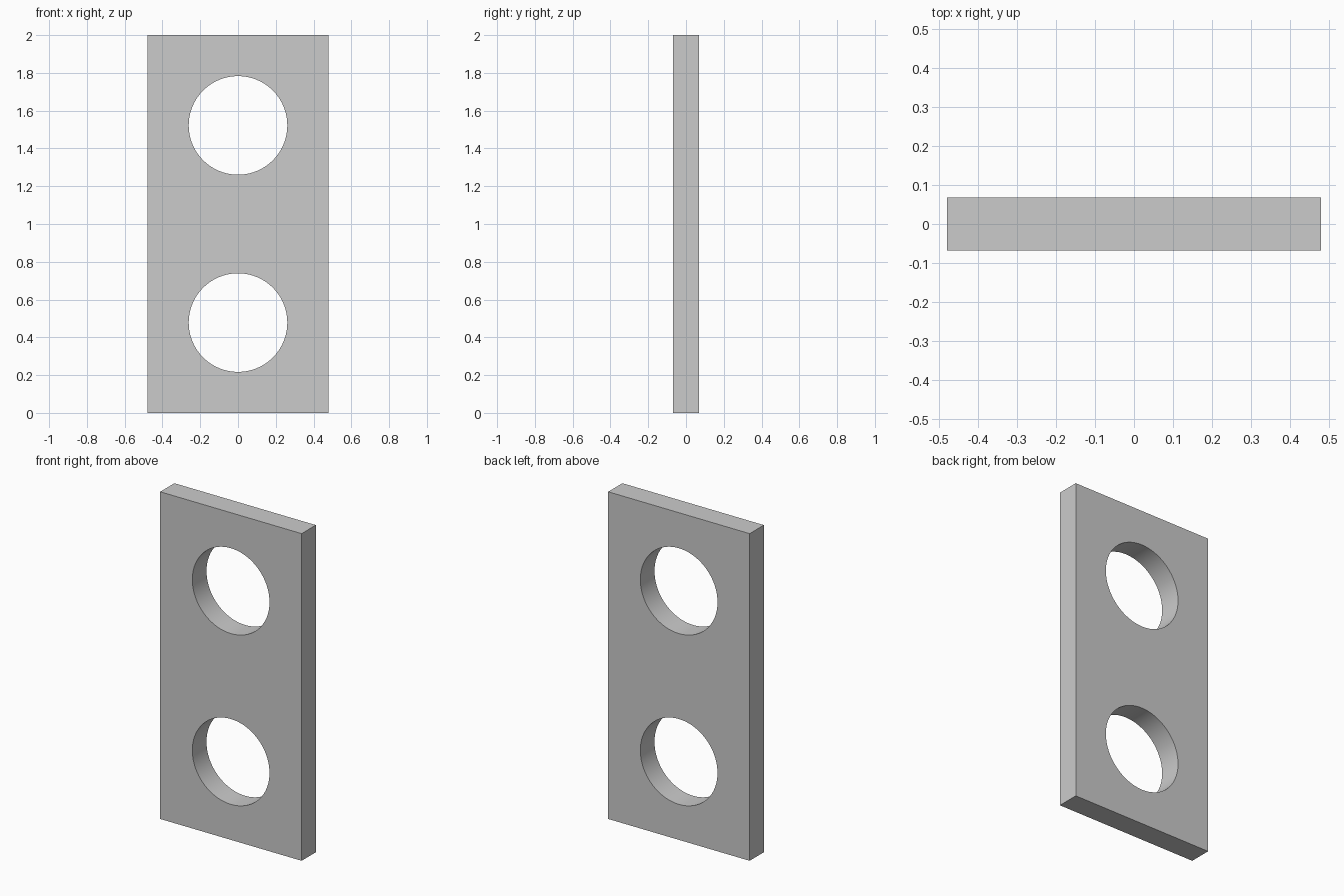
import bpy
import math

if "Cube" in bpy.data.objects:
    bpy.data.objects.remove(bpy.data.objects["Cube"])

WIDTH, DEPTH, HEIGHT = 0.957, 0.137, 2.0
HOLE_RADIUS, HOLE_OFFSET = 0.261, 0.522

# Flat rectangular plate
bpy.ops.mesh.primitive_cube_add(size=1, location=(0, 0, HEIGHT / 2))
plate = bpy.context.object
plate.name = "plate"
plate.scale = (WIDTH, DEPTH, HEIGHT)
bpy.ops.object.transform_apply(location=True, rotation=False, scale=True)


def drill(z):
    """Cut a round hole through the plate from front to back."""
    bpy.ops.mesh.primitive_cylinder_add(
        vertices=96, radius=HOLE_RADIUS, depth=DEPTH * 3,
        location=(0, 0, z), rotation=(math.pi / 2, 0, 0))
    cutter = bpy.context.object
    cutter.name = "hole_cutter"
    cutter.hide_render = True
    bpy.ops.object.select_all(action='DESELECT')
    plate.select_set(True)
    bpy.context.view_layer.objects.active = plate
    mod = plate.modifiers.new("hole", 'BOOLEAN')
    mod.operation = 'DIFFERENCE'
    mod.solver = 'EXACT'
    mod.object = cutter
    bpy.ops.object.modifier_apply(modifier=mod.name)
    bpy.data.objects.remove(cutter, do_unlink=True)


# Two through holes, placed evenly about the middle
for side in (-1, 1):
    drill(HEIGHT / 2 + side * HOLE_OFFSET)

# Smooth hole walls, sharp plate edges
bpy.ops.object.shade_smooth_by_angle(angle=math.radians(30))
